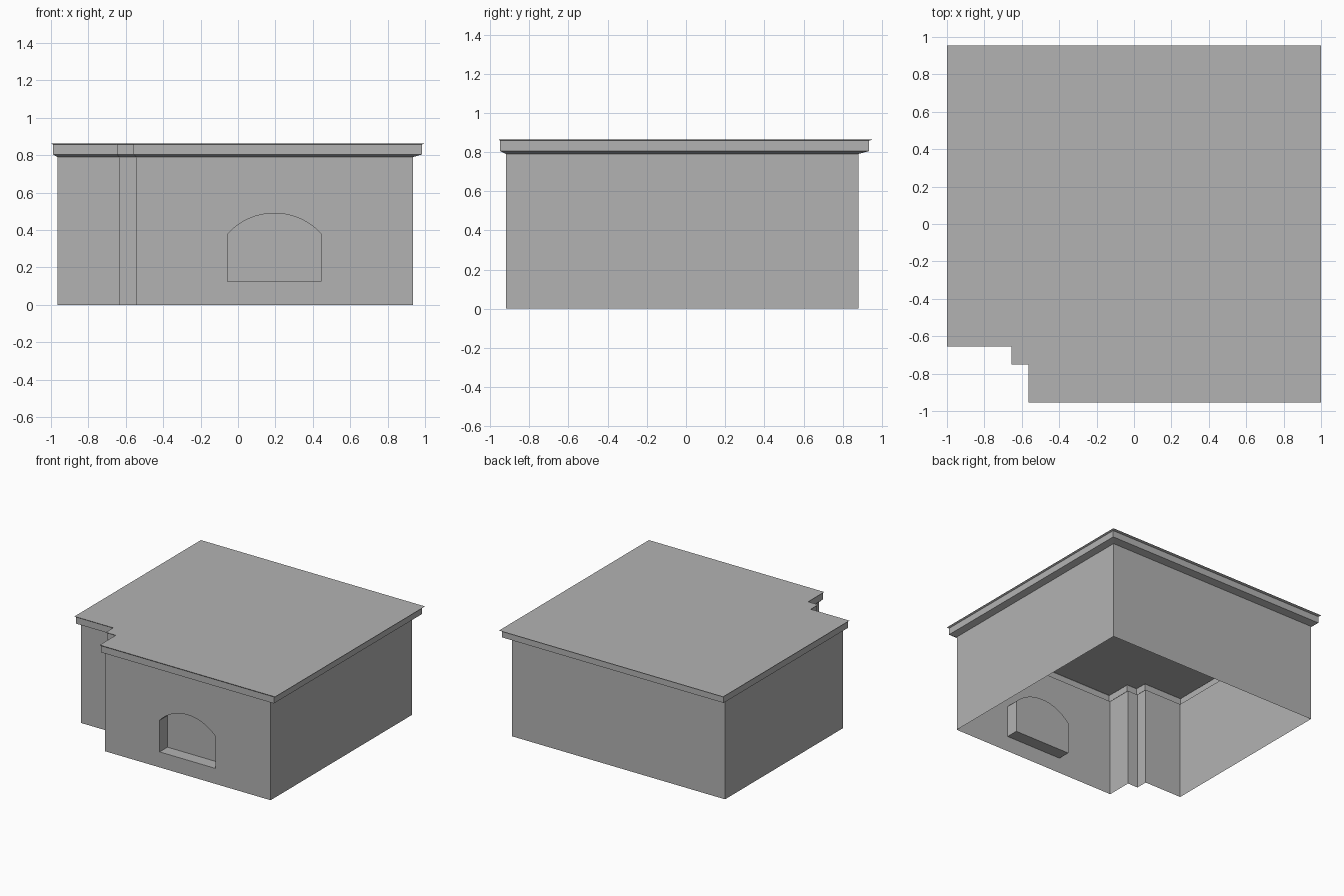
import bpy
import bmesh
from math import asin, sin, cos

if "Cube" in bpy.data.objects:
    bpy.data.objects.remove(bpy.data.objects["Cube"])

stone = bpy.data.materials.new("plain_grey")
stone.use_nodes = True
grey = (0.45, 0.45, 0.45, 1)
stone.diffuse_color = grey
stone.node_tree.nodes["Principled BSDF"].inputs["Base Color"].default_value = grey


def add_object(name, bm):
    mesh = bpy.data.meshes.new(name)
    bm.to_mesh(mesh)
    bm.free()
    mesh.materials.append(stone)
    obj = bpy.data.objects.new(name, mesh)
    bpy.context.collection.objects.link(obj)
    return obj


def footprint(left, right, front, back, shift_x, shift_y):
    """Counter-clockwise plan with a stepped notch in the front corner."""
    step_a, step_b = -0.655 + shift_x, -0.565 + shift_x
    notch_a, notch_b = -0.655 + shift_y, -0.75 + shift_y
    return [(step_b, front), (right, front), (right, back), (left, back),
            (left, notch_a), (step_a, notch_a), (step_a, notch_b), (step_b, notch_b)]


def ring(bm, plan, z):
    return [bm.verts.new((x, y, z)) for x, y in plan]


def loft(bm, low, high, skip=()):
    n = len(low)
    for i in range(n):
        if i not in skip:
            j = (i + 1) % n
            bm.faces.new((low[i], low[j], high[j], high[i]))


wall_plan = footprint(-0.965, 0.935, -0.92, 0.88, 0.022, 0.035)
cornice_plan = footprint(-0.99, 0.985, -0.95, 0.935, 0.007, 0.007)
roof_plan = footprint(-1.0, 1.0, -0.955, 0.955, 0, 0)
WALL_TOP = 0.79

# Arched niche outline, counter-clockwise from the front
MID, HALF, SILL, SPRING, RISE = 0.195, 0.25, 0.125, 0.38, 0.11
radius = (HALF ** 2 + RISE ** 2) / (2 * RISE)
sweep = asin(HALF / radius)
SEGMENTS = 16
arch = [(MID - HALF, SILL), (MID + HALF, SILL)]
for i in range(SEGMENTS + 1):
    a = sweep * (1 - 2 * i / SEGMENTS)
    arch.append((MID + radius * sin(a), SPRING + RISE - radius * (1 - cos(a))))


def arch_ring(bm, y):
    return [bm.verts.new((x, y, z)) for x, z in arch]


front_y = wall_plan[0][1]

# Walls, open underneath, with the front face built around the niche opening
bm = bmesh.new()
low, high = ring(bm, wall_plan, 0), ring(bm, wall_plan, WALL_TOP)
loft(bm, low, high, skip=(0,))
border = [low[0], low[1], high[1], high[0]]
opening = arch_ring(bm, front_y)
edges = []
for loop in (border, opening):
    for i, v in enumerate(loop):
        w = loop[(i + 1) % len(loop)]
        edges.append(bm.edges.get((v, w)) or bm.edges.new((v, w)))
bmesh.ops.triangle_fill(bm, edges=edges, use_beauty=True, normal=(0, -1, 0))
bmesh.ops.recalc_face_normals(bm, faces=bm.faces)
if sum(f.calc_area() * f.normal.x for f in bm.faces if f.calc_center_median().x > 0.9) < 0:
    bmesh.ops.reverse_faces(bm, faces=bm.faces)
add_object("walls", bm)

# Recessed niche: reveal and back panel
bm = bmesh.new()
outer, inner = arch_ring(bm, front_y), arch_ring(bm, front_y + 0.1)
loft(bm, inner, outer)
bm.faces.new(inner)
add_object("niche", bm)

# Cornice: sloped underside, upright band and small lip
bm = bmesh.new()
levels = [ring(bm, wall_plan, WALL_TOP), ring(bm, cornice_plan, 0.805),
          ring(bm, cornice_plan, 0.858), ring(bm, roof_plan, 0.864)]
for a, b in zip(levels, levels[1:]):
    loft(bm, a, b)
add_object("cornice", bm)

# Flat roof
bm = bmesh.new()
bm.faces.new(ring(bm, roof_plan, 0.864))
add_object("roof", bm)
